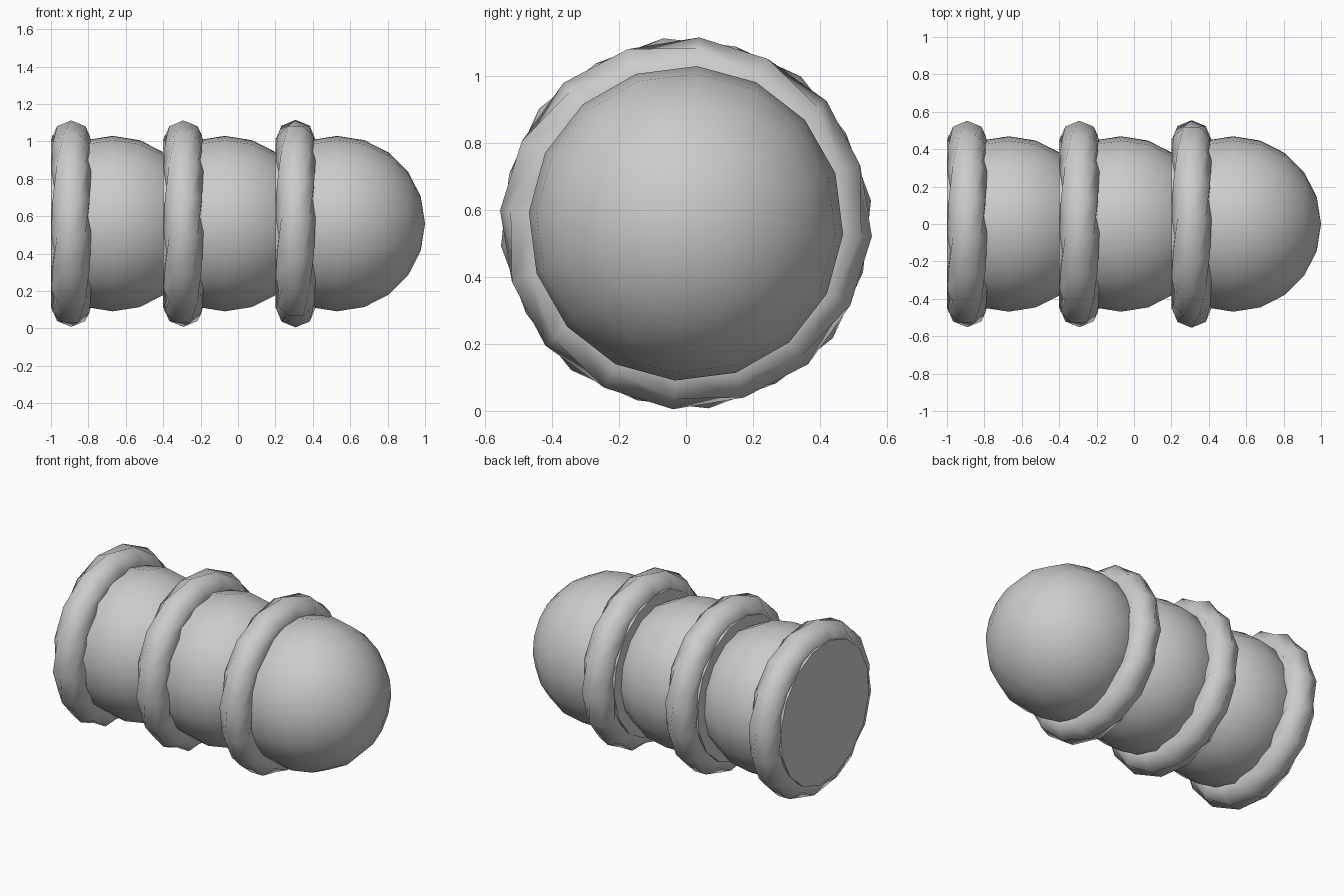
import bpy, bmesh
from math import sin, cos, pi, radians

if "Cube" in bpy.data.objects:
    bpy.data.objects.remove(bpy.data.objects["Cube"])

CZ = 0.56            # height of the long axis
SIDES, MINOR = 16, 8


def around(x, r, a):
    """Point at radius r and angle a (from +z towards +y) about the long axis."""
    return (x, r * sin(a), CZ + r * cos(a))


def finish(name, bm):
    bmesh.ops.recalc_face_normals(bm, faces=bm.faces[:])
    for f in bm.faces:
        f.smooth = True
    me = bpy.data.meshes.new(name)
    bm.to_mesh(me)
    bm.free()
    ob = bpy.data.objects.new(name, me)
    bpy.context.collection.objects.link(ob)
    return ob


# domed body segment: sphere with its rear cut off inside the ring
def dome(name, cx, turn, r=0.47):
    bm = bmesh.new()
    rows = []
    for lat in range(-36, 90, 18):
        t = radians(lat)
        rows.append([bm.verts.new(around(cx + r * sin(t), r * cos(t),
                     radians(turn) + 2 * pi * i / SIDES)) for i in range(SIDES)])
    tip = bm.verts.new((cx + r, 0, CZ))
    for a, b in zip(rows, rows[1:]):
        for i in range(SIDES):
            j = (i + 1) % SIDES
            bm.faces.new((a[i], a[j], b[j], b[i]))
    for i in range(SIDES):
        bm.faces.new((rows[-1][i], rows[-1][(i + 1) % SIDES], tip))
    bm.faces.new(rows[0])
    return finish(name, bm)


# rounded ring whose cross-section makes one full twist per turn
def ring(name, cx, turn, major=0.449, minor=0.107):
    bm = bmesh.new()
    loops = []
    for i in range(SIDES):
        a = radians(turn) + 2 * pi * i / SIDES
        loop = []
        for k in range(MINOR):
            m = 2 * pi * k / MINOR + pi * (i % 2) / MINOR
            loop.append(bm.verts.new(around(cx + minor * sin(m),
                                            major + minor * cos(m), a)))
        loops.append(loop)
    for i in range(SIDES):
        a, b = loops[i], loops[(i + 1) % SIDES]
        s = i % 2        # odd loops are half a step ahead
        for k in range(MINOR):
            n = (k + 1) % MINOR
            bm.faces.new((a[k], a[n], b[(n + s) % MINOR], b[(k + s) % MINOR]))
    return finish(name, bm)


# flat plate closing the back of a ring
def plate(name, x, turn, r=0.455):
    bm = bmesh.new()
    front = [bm.verts.new(around(x + 0.03, r, radians(turn) + 2 * pi * i / SIDES))
             for i in range(SIDES)]
    back = [bm.verts.new(around(x, r, radians(turn) + 2 * pi * i / SIDES))
            for i in range(SIDES)]
    for i in range(SIDES):
        j = (i + 1) % SIDES
        bm.faces.new((front[i], front[j], back[j], back[i]))
    bm.faces.new(front)
    bm.faces.new(back)
    ob = finish(name, bm)
    for p in ob.data.polygons:
        p.use_smooth = False


# three repeats of ring, back plate and dome along x
for part, cx, ring_turn in (("rear", -0.67, -7), ("middle", -0.07, -7), ("front", 0.53, 4)):
    dome(part + "_dome", cx, 4)
    ring(part + "_ring", cx - 0.222, ring_turn)
    plate(part + "_back_plate", cx - 0.33, ring_turn)
